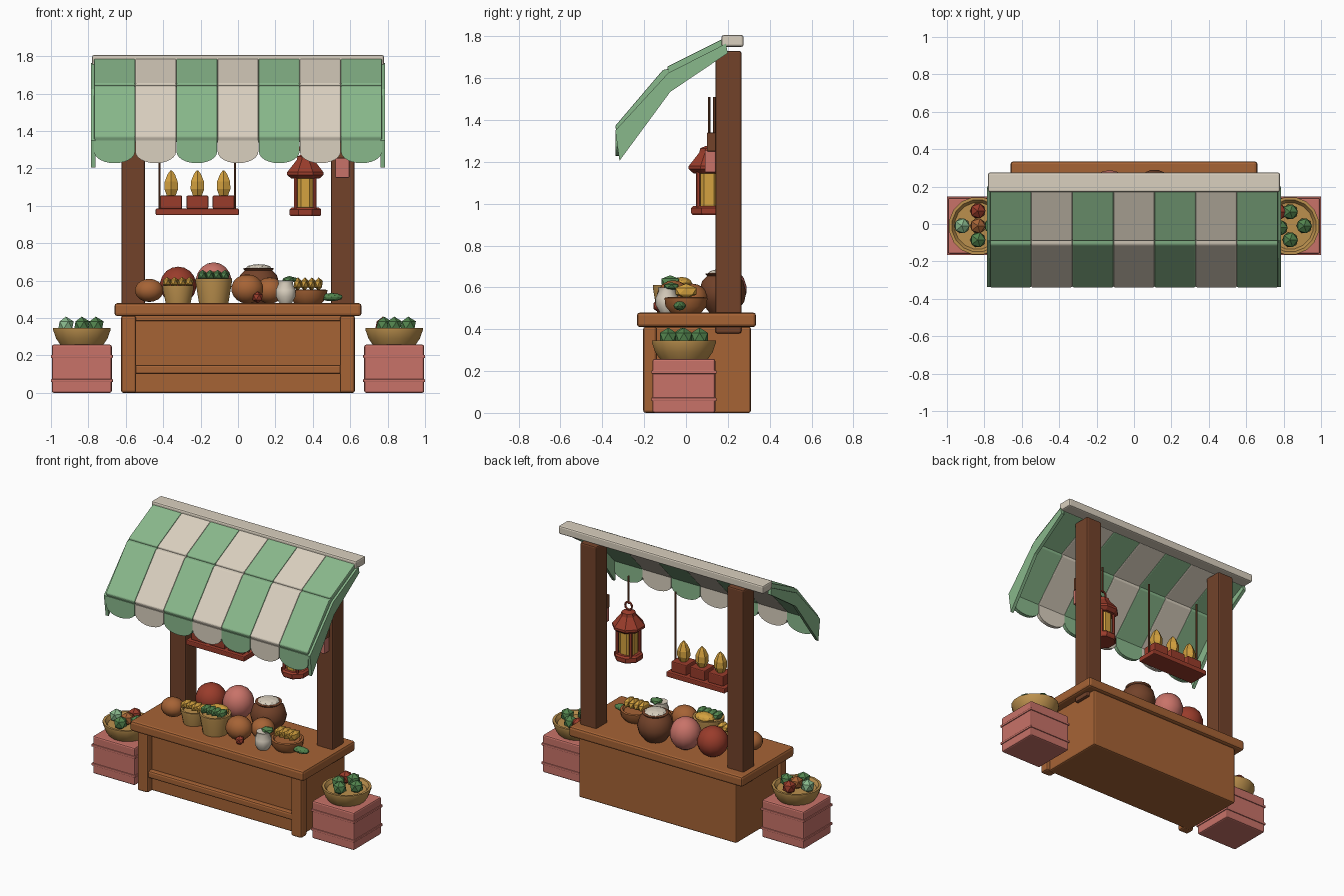
import bpy, bmesh, math
from mathutils import Matrix, Vector

if "Cube" in bpy.data.objects:
    bpy.data.objects.remove(bpy.data.objects["Cube"])


def mat(name, *c):
    m = bpy.data.materials.new(name)
    m.diffuse_color = (*c, 1)
    m.use_nodes = True
    m.node_tree.nodes["Principled BSDF"].inputs["Base Color"].default_value = m.diffuse_color
    return m


GREEN = mat("awning green", 0.25, 0.48, 0.26)
CREAM = mat("cream", 0.70, 0.63, 0.52)
WOOD = mat("warm wood", 0.38, 0.125, 0.036)
DARK = mat("dark wood", 0.17, 0.055, 0.023)
PINK = mat("crate pink", 0.58, 0.17, 0.14)
RED = mat("brick red", 0.32, 0.045, 0.024)
YELLOW = mat("corn yellow", 0.66, 0.36, 0.05)
TAN = mat("basket tan", 0.50, 0.28, 0.075)
LEAF = mat("leaf green", 0.085, 0.23, 0.075)


def finish(name, bm, m, smooth=False):
    bmesh.ops.recalc_face_normals(bm, faces=bm.faces)
    me = bpy.data.meshes.new(name)
    bm.to_mesh(me)
    bm.free()
    for p in me.polygons:
        p.use_smooth = smooth
    if smooth:
        me.set_sharp_from_angle(angle=math.radians(40))
    me.materials.append(m)
    o = bpy.data.objects.new(name, me)
    bpy.context.collection.objects.link(o)
    return o


def bevel(bm, w):
    if w:
        bmesh.ops.bevel(bm, geom=bm.edges[:], offset=w, segments=2, profile=0.5, affect='EDGES')


def box(name, m, x0, x1, y0, y1, z0, z1, b=0.006):
    bm = bmesh.new()
    bmesh.ops.create_cube(bm, size=1)
    for v in bm.verts:
        v.co = ((x0 + x1) / 2 + v.co.x * (x1 - x0), (y0 + y1) / 2 + v.co.y * (y1 - y0),
                (z0 + z1) / 2 + v.co.z * (z1 - z0))
    bevel(bm, b)
    return finish(name, bm, m)


def prism(name, m, pts, axis, a, b, w=0.0):
    """Extrude a 2D outline: axis 'x' takes (y, z) points, axis 'y' takes (x, z)."""
    bm = bmesh.new()
    at = (lambda p, t: (t, p[0], p[1])) if axis == 'x' else (lambda p, t: (p[0], t, p[1]))
    lo, hi = ([bm.verts.new(at(p, t)) for p in pts] for t in (a, b))
    bm.faces.new(lo)
    bm.faces.new(hi[::-1])
    n = len(pts)
    for i in range(n):
        bm.faces.new((lo[i], hi[i], hi[(i + 1) % n], lo[(i + 1) % n]))
    bevel(bm, w)
    return finish(name, bm, m)


def lathe(name, m, x, y, prof, n=16, smooth=True):
    bm = bmesh.new()
    rings = [[bm.verts.new((x + r * math.cos(2 * math.pi * (i + .5) / n),
                            y + r * math.sin(2 * math.pi * (i + .5) / n), z)) for i in range(n)]
             for r, z in prof]
    for p, q in zip(rings, rings[1:]):
        for i in range(n):
            bm.faces.new((p[i], p[(i + 1) % n], q[(i + 1) % n], q[i]))
    bm.faces.new(rings[0])
    bm.faces.new(rings[-1])
    return finish(name, bm, m, smooth)


def ball(name, m, x, y, z, rx, ry=None, rz=None, low=True):
    bm = bmesh.new()
    M = Matrix.Translation((x, y, z)) @ Matrix.Diagonal((rx, ry or rx, rz or rx, 1))
    if low:
        bmesh.ops.create_icosphere(bm, subdivisions=1 if rx < 0.05 else 2, radius=1, matrix=M)
    else:
        bmesh.ops.create_uvsphere(bm, u_segments=14, v_segments=9, radius=1, matrix=M)
    return finish(name, bm, m, not low)


# Counter
box("counter_top", WOOD, -.66, .66, -.235, .335, .41, .48, .015)
box("counter_body", WOOD, -.6, .6, -.155, .31, 0, .412, .01)
box("front_rail", WOOD, -.56, .56, -.195, -.15, .10, .15, .012)
box("upper_front_rail", WOOD, -.56, .56, -.17, -.15, .385, .412, .004)
for s in (-1, 1):
    box("front_leg", WOOD, s * .585 - .04, s * .585 + .04, -.205, -.14, 0, .412, .012)
    box("awning_post", DARK, s * .56 - .062, s * .56 + .062, .14, .265, .38, 1.73, .01)

# Awning: ridge, two bent rows of striped slabs, scalloped edge
box("awning_ridge", CREAM, -.78, .78, .17, .275, 1.75, 1.806, .01)
UPPER = [(.18, 1.79), (-.09, 1.655), (-.085, 1.615), (.195, 1.75)]
LOWER = [(-.08, 1.645), (-.11, 1.64), (-.34, 1.37), (-.325, 1.33), (-.07, 1.605)]
for i in range(7):
    m = CREAM if i % 2 else GREEN
    a, b = -.77 + .22 * i, -.55 + .22 * i
    prism("upper_stripe", m, UPPER, 'x', a, b, .006)
    prism("lower_stripe", m, LOWER, 'x', a, b, .006)
    c = (a + b) / 2
    arc = [(c + .109 * math.cos(t), 1.29 - .062 * math.sin(t))
           for t in (math.pi * k / 12 for k in range(13))]
    prism("scallop", m, [(c - .109, 1.35)] + arc[::-1] + [(c + .109, 1.35)], 'y', -.337, -.312)
TRIM = [(.19, 1.765), (-.085, 1.625), (-.338, 1.35), (-.318, 1.205), (-.075, 1.535), (.2, 1.72)]
for s in (-1, 1):
    prism("awning_side_trim", GREEN, TRIM, 'x', s * .762, s * .785, 0)

# Hanging shelf with boxed corn
box("hanging_shelf", RED, -.44, .005, .06, .21, .95, .985)
for x in (-.42, -.015):
    lathe("shelf_cord", DARK, x, .135, [(.006, .96), (.006, 1.51)], 6)
for x in (-.357, -.217, -.077):
    box("shelf_box", RED, x - .058, x + .058, .08, .19, .985, 1.055)
    lathe("shelf_corn", YELLOW, x, .135,
          [(.025, 1.05), (.042, 1.09), (.04, 1.13), (.022, 1.17), (.006, 1.188)], 6, False)

# Lantern
LX, LY = .36, .11
lathe("lantern_base", RED, LX, LY, [(.085, .945), (.092, .955), (.092, .98), (.08, .99)], 8, False)
lathe("lantern_glass", YELLOW, LX, LY, [(.06, .985), (.06, 1.165)], 8, False)
lathe("lantern_roof", RED, LX, LY, [(.08, 1.145), (.105, 1.165), (.105, 1.18), (.05, 1.245),
                                    (.045, 1.265), (.02, 1.275)], 8, False)
for k in range(4):
    t = math.pi / 4 + k * math.pi / 2
    lathe("lantern_bar", RED, LX + .072 * math.cos(t), LY + .072 * math.sin(t),
          [(.011, .98), (.011, 1.16)], 6)
bpy.ops.mesh.primitive_torus_add(location=(LX, LY, 1.305), rotation=(math.pi / 2, 0, 0),
                                 major_radius=.026, minor_radius=.007,
                                 major_segments=12, minor_segments=6)
ring = bpy.context.object
ring.name = "lantern_ring"
ring.data.materials.append(RED)
lathe("lantern_cord", DARK, LX, LY, [(.006, 1.32), (.006, 1.51)], 6)

# Post tag
box("tag_bracket", DARK, .51, .60, .10, .145, 1.25, 1.34, .005)
box("post_tag", PINK, .52, .595, .09, .142, 1.15, 1.255, .005)

# Side crates with bowls of fruit
BOWL = [(.115, .255), (.14, .29), (.156, .335), (.156, .347), (.14, .347), (.125, .325)]
FRUIT = {-1: [(-.085, 0, GREEN), (0, -.075, LEAF), (.075, 0, LEAF), (0, .08, RED), (0, 0, WOOD)],
         1: [(.075, 0, LEAF), (0, -.075, LEAF), (-.055, -.01, LEAF), (.0, .075, LEAF), (-.06, .075, RED)]}
for s in (-1, 1):
    c = s * .835
    box("crate", PINK, c - .16, c + .16, -.16, .14, 0, .258, .01)
    for z in (.065, .195):
        box("crate_band", PINK, c - .166, c + .166, -.166, .146, z - .008, z + .008, .003)
    lathe("fruit_bowl", TAN, c, -.01, BOWL)
    for dx, dy, m in FRUIT[s]:
        ball("bowl_fruit", m, c + dx, dy - .01, .362, .046)

# Goods on the counter
ball("small_gourd", WOOD, -.475, -.03, .548, .078, .07, .062, False)
ball("red_melon", RED, -.32, .165, .575, .1, .1, .1, False)
ball("pink_melon", PINK, -.13, .19, .59, .1, .1, .108, False)
ball("pumpkin_large", WOOD, .05, -.06, .556, .088, .08, .078, False)
ball("pumpkin_small", WOOD, .17, .03, .548, .078, .075, .07, False)
ball("berry", RED, .105, -.13, .511, .031)
for x, y, r, z in ((-.32, -.02, .085, .575), (-.13, -.06, .1, .612)):
    lathe("basket", TAN, x, y, [(r * .8, .48), (r, z - .015), (r, z), (r * .85, z), (r * .8, z - .015)])
for k in range(4):
    ball("basket_corn", YELLOW, -.38 + .04 * k, -.02, .592, .026, .055, .028)
    ball("basket_greens", LEAF, -.19 + .04 * k, -.075, .628, .028, .05, .03)
    ball("bowl_corn", YELLOW, .32 + .037 * k, .0, .582, .025, .06, .036)
ball("basket_yellow", YELLOW, -.13, -.02, .62, .07, .05, .03)
lathe("clay_pot", DARK, .11, .175, [(.065, .48), (.105, .53), (.115, .575), (.1, .63), (.075, .655),
                                    (.085, .665), (.07, .668)])
ball("pot_filling", CREAM, .11, .175, .668, .07, .07, .02)
lathe("cream_jar", CREAM, .255, -.09, [(.035, .48), (.055, .515), (.055, .55), (.04, .585), (.045, .6)], 10)
ball("jar_leaf", LEAF, .275, -.07, .605, .045, .04, .02)
lathe("wood_bowl", WOOD, .375, .0, [(.075, .48), (.1, .51), (.105, .55), (.09, .553), (.08, .54)])
cuke = ball("cucumber", LEAF, 0, 0, 0, .062, .03, .022)
cuke.location = (.5, -.03, .512)
